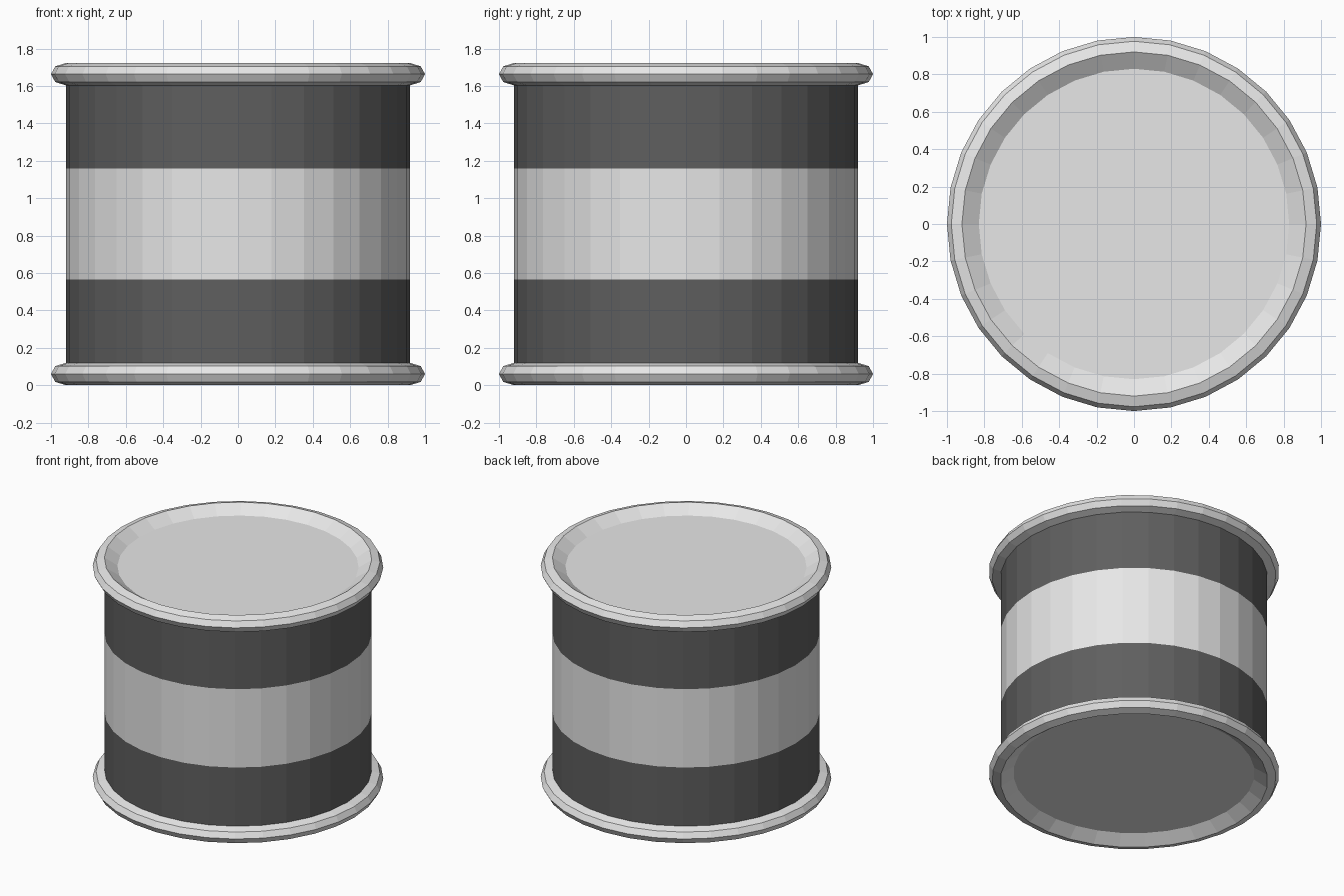
import bpy, math

if "Cube" in bpy.data.objects:
    bpy.data.objects.remove(bpy.data.objects["Cube"])

SIDES = 32


def material(name, v):
    m = bpy.data.materials.new(name)
    m.diffuse_color = (v, v, v, 1)
    m.use_nodes = True
    m.node_tree.nodes["Principled BSDF"].inputs["Base Color"].default_value = m.diffuse_color
    return m


light = material("light grey", 0.8)
dark = material("dark grey", 0.115)


def lathe(name, profile, mats, pick=lambda z: 0, cap=None):
    """Revolve (radius, z) points about z; cap = 'top' or 'bottom' closes the last ring."""
    verts, faces = [], []
    for r, z in profile:
        for i in range(SIDES):
            a = 2 * math.pi * i / SIDES
            verts.append((r * math.cos(a), r * math.sin(a), z))
    n = len(profile)
    for k in range(n - 1):
        for i in range(SIDES):
            j = (i + 1) % SIDES
            f = (k * SIDES + i, k * SIDES + j, (k + 1) * SIDES + j, (k + 1) * SIDES + i)
            faces.append(f if cap != "bottom" else f[::-1])
    if cap:
        ring = [(n - 1) * SIDES + i for i in range(SIDES)]
        faces.append(ring if cap == "top" else ring[::-1])
    me = bpy.data.meshes.new(name)
    me.from_pydata(verts, [], faces)
    for m in mats:
        me.materials.append(m)
    for p in me.polygons:
        p.material_index = pick(p.center.z)
    ob = bpy.data.objects.new(name, me)
    bpy.context.collection.objects.link(ob)
    return ob


# Drum wall: dark with a light band around the middle
lathe("drum_wall", [(0.92, 0.12), (0.92, 0.565), (0.92, 1.16), (0.92, 1.605)],
      [dark, light], lambda z: 1 if 0.565 < z < 1.16 else 0)

# Rounded rims, each running inwards to a recessed end disc
rim = [(0.92, -0.06), (0.977, -0.042), (1.0, 0), (0.977, 0.042), (0.92, 0.06), (0.83, 0)]
lathe("top_rim_and_lid", [(r, 1.663 + z) for r, z in rim], [light], cap="top")
lathe("bottom_rim_and_base", [(r, 0.06 - z) for r, z in rim], [light], cap="bottom")
